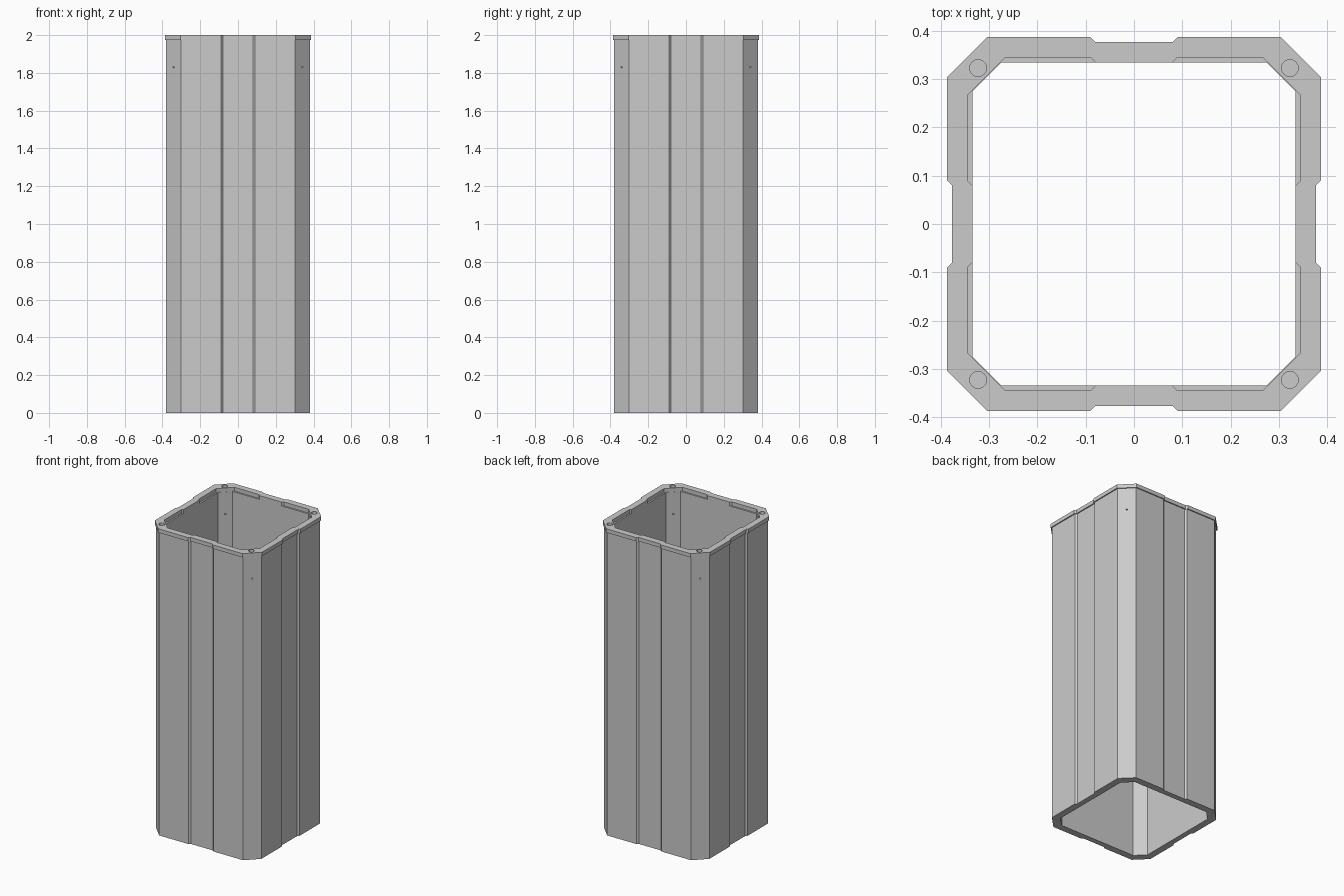
import bpy, bmesh, math
from mathutils import Matrix, Vector

cube = bpy.data.objects.get("Cube")
if cube:
    bpy.data.objects.remove(cube, do_unlink=True)

grey = bpy.data.materials.new("light_grey")
grey.use_nodes = True
colour = (0.6, 0.6, 0.6, 1)
grey.diffuse_color = colour
grey.node_tree.nodes["Principled BSDF"].inputs["Base Color"].default_value = colour


def profile(half, corner, groove=0.0, wide=0.09, narrow=0.08):
    """Chamfered square; each side may carry a shallow central groove."""
    side = [(-corner, -half)]
    if groove:
        side += [(-wide, -half), (-narrow, groove - half),
                 (narrow, groove - half), (wide, -half)]
    side.append((corner, -half))
    turns = [Matrix.Rotation(math.pi / 2 * k, 2) for k in range(4)]
    return [turn @ Vector(p) for turn in turns for p in side]


def make_object(name, bm):
    bmesh.ops.recalc_face_normals(bm, faces=bm.faces)
    mesh = bpy.data.meshes.new(name)
    bm.to_mesh(mesh)
    bm.free()
    mesh.materials.append(grey)
    obj = bpy.data.objects.new(name, mesh)
    bpy.context.collection.objects.link(obj)
    return obj


def prism(name, points, bottom, top):
    bm = bmesh.new()
    base = bm.faces.new([bm.verts.new((p.x, p.y, bottom)) for p in points])
    new = bmesh.ops.extrude_face_region(bm, geom=[base], use_keep_orig=True)
    verts = [g for g in new["geom"] if isinstance(g, bmesh.types.BMVert)]
    bmesh.ops.translate(bm, verts=verts, vec=(0, 0, top - bottom))
    return make_object(name, bm)


def hole_cutter(name, radius, depth, matrix, sides=24):
    bm = bmesh.new()
    bmesh.ops.create_cone(bm, cap_ends=True, segments=sides, radius1=radius,
                          radius2=radius, depth=depth, matrix=matrix)
    return make_object(name, bm)


def cut(obj, cutters):
    bpy.context.view_layer.objects.active = obj
    for cutter in cutters:
        cutter.hide_render = True
        mod = obj.modifiers.new("cut", "BOOLEAN")
        mod.operation = "DIFFERENCE"
        mod.solver = "EXACT"
        mod.object = cutter
        bpy.ops.object.modifier_apply(modifier=mod.name)


# Hollow body and the slightly wider rim on top
body = prism("tube_body", profile(0.38, 0.302, 0.01), 0, 1.975)
rim = prism("top_rim", profile(0.387, 0.304, 0.01), 1.975, 2)
body_bore = prism("body_bore_cutter", profile(0.335, 0.275), -0.1, 2.1)
rim_bore = prism("rim_bore_cutter", profile(0.345, 0.267, 0.01), 1.9, 2.1)

# Screw holes in the corners, and small cross holes through the chamfers
screws, pins = [], []
for sx in (-1, 1):
    for sy in (-1, 1):
        place = Matrix.Translation((sx * 0.323, sy * 0.323, 1.96))
        screws.append(hole_cutter("screw_cutter", 0.0175, 0.2, place))
        aim = Vector((sx, sy, 0)).to_track_quat("Z", "Y").to_matrix().to_4x4()
        place = Matrix.Translation((sx * 0.323, sy * 0.323, 1.83)) @ aim
        pins.append(hole_cutter("pin_cutter", 0.005, 0.2, place, 12))

cut(body, [body_bore] + screws + pins)
cut(rim, [rim_bore] + screws)
for cutter in [body_bore, rim_bore] + screws + pins:
    bpy.data.objects.remove(cutter, do_unlink=True)

# Smooth hole walls, keep the folded edges sharp
for obj in (body, rim):
    bpy.ops.object.select_all(action="DESELECT")
    obj.select_set(True)
    bpy.context.view_layer.objects.active = obj
    bpy.ops.object.shade_smooth_by_angle(angle=math.radians(31))
